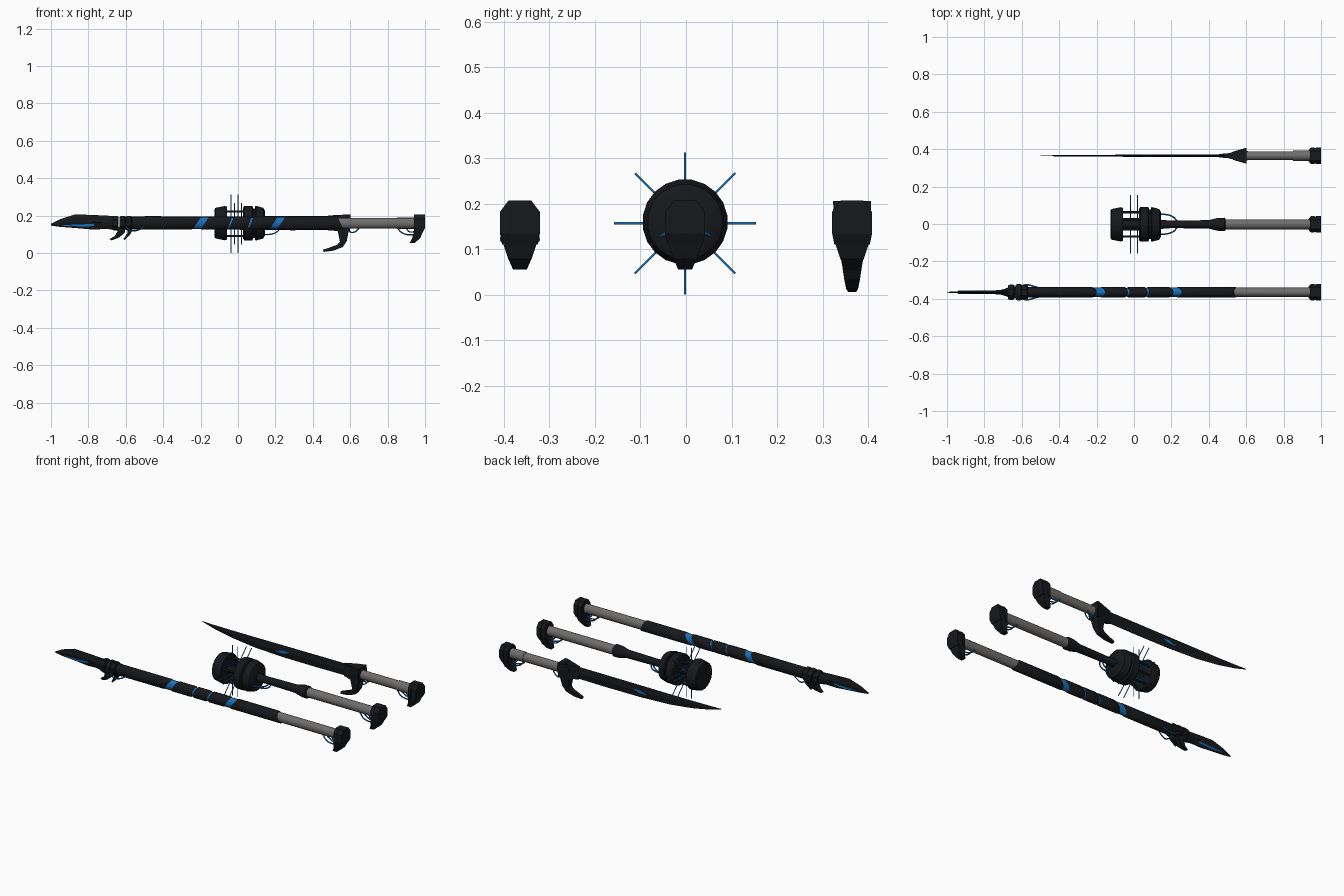
import bpy, bmesh, math
from mathutils import Vector

if "Cube" in bpy.data.objects:
    bpy.data.objects.remove(bpy.data.objects["Cube"])

ZC = 0.16


def material(name, rgb):
    m = bpy.data.materials.new(name)
    m.diffuse_color = (*rgb, 1)
    m.use_nodes = True
    m.node_tree.nodes["Principled BSDF"].inputs["Base Color"].default_value = m.diffuse_color
    return m


DARK = material("dark_metal", (0.008, 0.009, 0.011))
GREY = material("grip_grey", (0.16, 0.155, 0.15))
BLUE = material("blue_glow", (0.01, 0.16, 0.48))


def loft(name, rings, mat, smooth=False):
    """Skin a list of equal-length point rings and cap both ends."""
    bm = bmesh.new()
    vs = [[bm.verts.new(p) for p in r] for r in rings]
    n = len(rings[0])
    for a, b in zip(vs, vs[1:]):
        for i in range(n):
            bm.faces.new((a[i], a[(i + 1) % n], b[(i + 1) % n], b[i]))
    bm.faces.new(vs[0][::-1])
    bm.faces.new(vs[-1])
    bmesh.ops.recalc_face_normals(bm, faces=bm.faces)
    me = bpy.data.meshes.new(name)
    bm.to_mesh(me)
    bm.free()
    ob = bpy.data.objects.new(name, me)
    bpy.context.collection.objects.link(ob)
    me.materials.append(mat)
    if smooth:
        bpy.ops.object.select_all(action='DESELECT')
        ob.select_set(True)
        bpy.context.view_layer.objects.active = ob
        bpy.ops.object.shade_smooth_by_angle(angle=math.radians(35))
    return ob


def oval(x, y, ry, rz, n=20, shear=0.0):
    out = []
    for i in range(n):
        a = math.tau * (i + 0.5) / n
        out.append((x + shear * math.sin(a), y + ry * math.cos(a), ZC + rz * math.sin(a)))
    return out


def shaft(name, y, stations, mat, n=20):
    """stations: (x, ry, rz, shear)"""
    return loft(name, [oval(x, y, ry, rz, n, s) for x, ry, rz, s in stations], mat, True)


def slab(name, y, stations, mat):
    """Swept rectangle: (x_a, z_a, x_b, z_b, half width a, half width b)"""
    return loft(name, [[(xa, y - wa, za), (xa, y + wa, za), (xb, y + wb, zb), (xb, y - wb, zb)]
                       for xa, za, xb, zb, wa, wb in stations], mat)


def blade(name, y, stations, mat):
    """Diamond section along x: (x, z top, z bottom, half thickness)"""
    return loft(name, [[(x, y, zt), (x, y + t, (zt + zb) / 2), (x, y, zb), (x, y - t, (zt + zb) / 2)]
                       for x, zt, zb, t in stations], mat)


def wire(name, pts, r=0.004, mat=BLUE):
    cu = bpy.data.curves.new(name, 'CURVE')
    cu.dimensions = '3D'
    cu.bevel_depth = r
    cu.bevel_resolution = 1
    cu.resolution_u = 6
    cu.use_fill_caps = True
    if len(pts) > 2:
        s = cu.splines.new('BEZIER')
        s.bezier_points.add(len(pts) - 1)
        for bp, p in zip(s.bezier_points, pts):
            bp.co = p
            bp.handle_left_type = bp.handle_right_type = 'AUTO'
    else:
        s = cu.splines.new('POLY')
        s.points.add(1)
        for sp, p in zip(s.points, pts):
            sp.co = (*p, 1)
    ob = bpy.data.objects.new(name, cu)
    bpy.context.collection.objects.link(ob)
    cu.materials.append(mat)


def pommel(prefix, y):
    # hooked end cap made of a core and two raised plates
    prof = [(.207, 0, .022), (.182, 0, .041), (.135, 0, .041), (.11, -.012, .036),
            (.08, -.045, .026), (.055, -.085, .015)]
    for nm, x0, x1, g in (("core", .942, .998, 0), ("plate_inner", .946, .964, .003),
                          ("plate_outer", .972, 1.0, .003)):
        st = []
        for i, (z, d, w) in enumerate(prof[:6 if nm == "core" else 4]):
            xa, xb = x1 + d, x0 + d * (.3 if nm == "core" else 0)
            if i == 4:
                xa, xb = .975, .932
            if i == 5:
                xa, xb = .945, .918
            st.append((xa, z, xb, z, w + g, w + g))
        slab(f"{prefix}_pommel_{nm}", y, st, DARK)
    for k in (-1, 1):
        wire(f"{prefix}_pommel_wire", [(.85, y + k * .012, .137), (.875, y + k * .015, .11),
                                       (.91, y + k * .012, .098), (.95, y + k * .01, .1)])
    wire(f"{prefix}_pommel_wire", [(.9, y, .135), (.915, y, .115), (.95, y, .115)])


# ---- spear ----
S = -0.365
pommel("spear", S)
shaft("spear_grip", S, [(.54, .025, .029, -.01), (.95, .025, .029, 0)], GREY)
for a, b, sa, sb in ((-.58, -.22, 0, .022), (-.178, -.045, .022, .012), (-.035, .06, .012, .012),
                     (.07, .19, .012, .022), (.23, .548, .022, -.015)):
    shaft("spear_shaft_segment", S, [(a, .025, .031, sa), (a + .006, .028, .035, sa),
                                     (b - .006, .028, .035, sb), (b, .025, .031, sb)], DARK)
for x in (-.2, .21):
    shaft("spear_glow_band", S, [(x - .03, .025, .032, .022), (x + .03, .025, .032, .022)], BLUE)
shaft("spear_shaft_core", S, [(-.1, .023, .03, 0), (.15, .023, .03, 0)], BLUE)
blade("spear_blade", S, [(-1, .157, .147, .002), (-.95, .182, .14, .005), (-.87, .207, .134, .008),
                         (-.78, .204, .126, .009), (-.66, .198, .13, .014)], DARK)
for k in (-1, 1):
    slab("spear_blade_glow", S + k * .007,
         [(-.94, .15, -.94, .147, .002, .002), (-.84, .153, -.84, .139, .003, .003),
          (-.77, .157, -.77, .145, .003, .003)], BLUE)
shaft("spear_socket", S, [(-.75, .006, .025, 0), (-.7, .017, .034, 0), (-.66, .032, .038, 0)], DARK, 8)
for x, w in ((-.655, .044), (-.615, .047), (-.583, .042)):
    shaft("spear_collar_ring", S, [(x - .018, w * .88, .036, 0), (x - .01, w, .042, 0),
                                   (x + .01, w, .042, 0), (x + .016, w * .88, .036, 0)], DARK, 8)
slab("spear_claw_large", S, [(-.6, .14, -.65, .14, .03, .03), (-.605, .11, -.645, .115, .024, .024),
                             (-.635, .083, -.66, .09, .016, .016), (-.675, .068, -.688, .075, .006, .006)], DARK)
slab("spear_claw_small", S, [(-.565, .14, -.59, .14, .018, .018), (-.572, .105, -.59, .108, .013, .013),
                             (-.605, .07, -.613, .074, .005, .005)], DARK)
for k in (-1, 1):
    wire("spear_collar_wire", [(-.6, S + k * .035, .14), (-.57, S + k * .04, .12),
                               (-.53, S + k * .03, .125), (-.5, S + k * .022, .143)])

# ---- mace ----
M = -0.002
pommel("mace", M)
shaft("mace_grip", M, [(.48, .027, .029, 0), (.95, .027, .029, 0)], GREY)
shaft("mace_neck", M, [(.13, .026, .026, 0), (.2, .02, .022, 0), (.4, .023, .025, 0), (.45, .035, .036, 0),
                       (.485, .036, .037, 0), (.49, .03, .03, 0)], DARK)
shaft("mace_cap", M, [(-.125, .076, .076, 0), (-.12, .083, .083, 0), (-.07, .093, .093, 0),
                      (-.058, .088, .088, 0)], DARK)
shaft("mace_disc_front", M, [(.028, .086, .086, 0), (.034, .094, .094, 0), (.076, .094, .094, 0),
                             (.08, .086, .086, 0)], DARK)
shaft("mace_disc_joint", M, [(.078, .08, .08, 0), (.095, .08, .08, 0)], DARK)
shaft("mace_disc_rear", M, [(.09, .09, .09, 0), (.095, .094, .094, 0), (.135, .083, .083, 0),
                            (.145, .065, .065, 0)], DARK)
shaft("mace_core", M, [(-.06, .022, .022, 0), (.03, .022, .022, 0)], DARK)
CZ = 0.157
for i in range(8):
    a = math.tau * i / 8
    d = Vector((0, math.cos(a), math.sin(a)))
    c = Vector((0, M, CZ))
    b = a + math.tau / 16
    e = c + .07 * Vector((0, math.cos(b), math.sin(b)))
    wire("mace_cage_rod", [e + Vector((-.06, 0, 0)), e + Vector((.03, 0, 0))], .006, DARK)
    # even directions carry the forward pair of spikes, odd ones the rear pair
    vertical = i in (2, 6)
    for x in ((-.037, 0) if vertical else (-.018, .018)):
        p = c + Vector((x, 0, 0))
        wire("mace_spike", [p + d * .02, p + d * .156], .0028)
for a in (-2.6, -1.57, -.5):
    u = Vector((0, math.cos(a), math.sin(a)))
    c = Vector((0, M, ZC))
    wire("mace_neck_wire", [c + u * .06 + Vector((.13, 0, 0)), c + u * .06 + Vector((.17, 0, 0)),
                            c + u * .045 + Vector((.21, 0, 0)), c + u * .02 + Vector((.23, 0, 0))])

# ---- sword ----
W = 0.365
pommel("sword", W)
shaft("sword_grip", W, [(.58, .024, .028, 0), (.86, .024, .028, 0)], GREY)
shaft("sword_grip_end", W, [(.85, .028, .031, 0), (.95, .028, .031, 0)], GREY)
blade("sword_blade", W, [(-.5, .199, .195, .001), (-.42, .197, .173, .003), (-.3, .196, .15, .004),
                         (-.15, .196, .132, .005), (.05, .197, .123, .006), (.3, .198, .122, .006),
                         (.5, .198, .124, .007)], DARK)
slab("sword_blade_glow", W, [(.02, .155, .01, .148, .0075, .0075), (.06, .17, .06, .15, .0075, .0075),
                             (.1, .168, .095, .16, .0075, .0075)], BLUE)
slab("sword_guard", W, [(.602, .206, .56, .206, .04, .03), (.602, .17, .53, .17, .043, .022),
                        (.6, .135, .53, .13, .037, .02), (.59, .11, .535, .11, .03, .022),
                        (.582, .065, .545, .06, .022, .02), (.56, .032, .53, .044, .017, .016),
                        (.51, .013, .49, .03, .013, .012), (.458, .006, .455, .018, .009, .009)], DARK)
slab("sword_guard_wedge", W, [(.48, .2, .48, .122, .006, .006), (.53, .204, .53, .118, .02, .02),
                              (.6, .206, .6, .115, .042, .035)], DARK)
for k in (-1, 1):
    wire("sword_guard_wire", [(.59, W + k * .02, .12), (.61, W + k * .02, .11),
                              (.64, W + k * .015, .125), (.65, W + k * .012, .14)])
